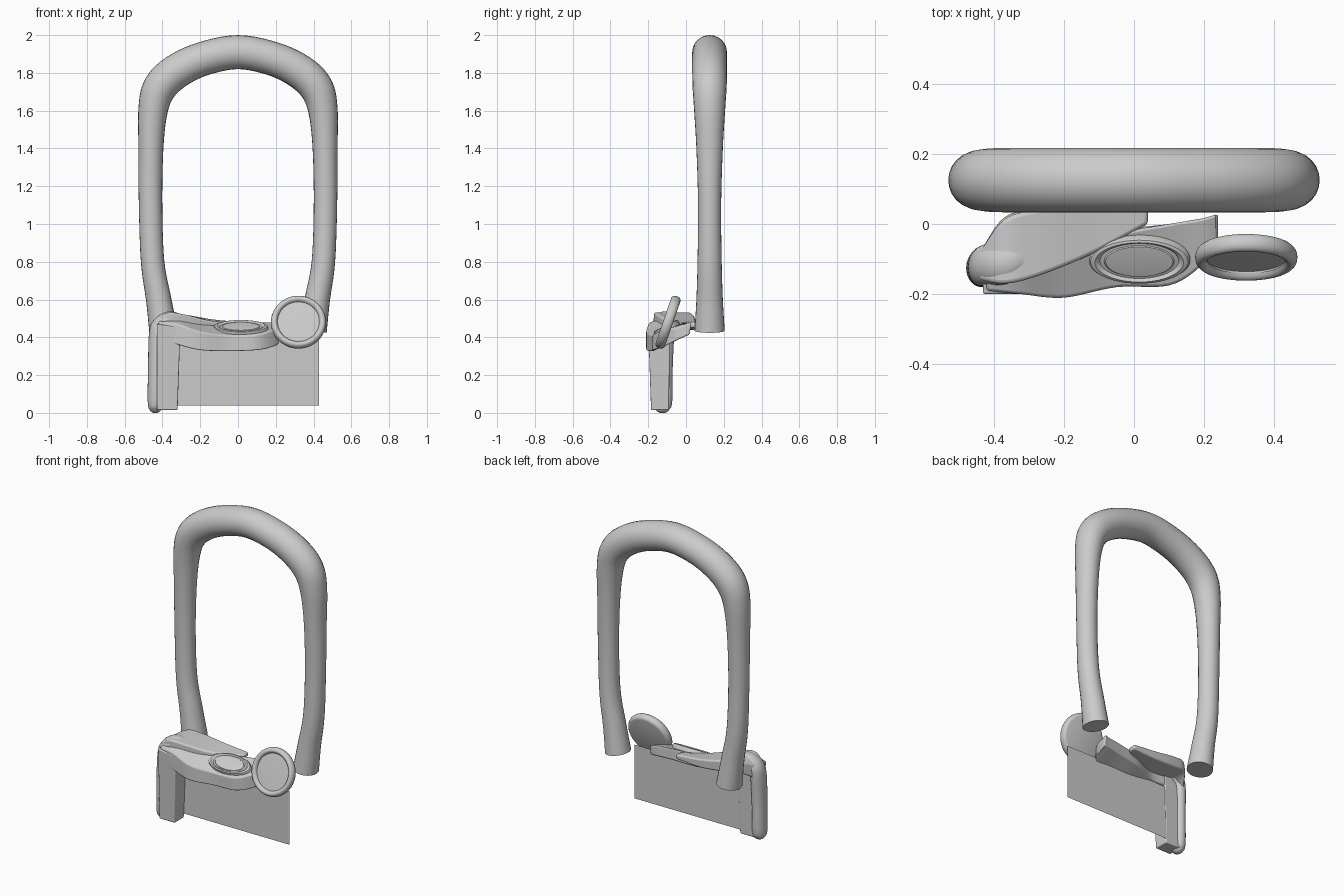
import bpy, bmesh, math
from mathutils import Vector, Matrix

if "Cube" in bpy.data.objects:
    bpy.data.objects.remove(bpy.data.objects["Cube"])


def finish(name, bm, bevel=0.0, angle=35):
    bmesh.ops.recalc_face_normals(bm, faces=bm.faces)
    me = bpy.data.meshes.new(name)
    bm.to_mesh(me)
    bm.free()
    ob = bpy.data.objects.new(name, me)
    bpy.context.collection.objects.link(ob)
    if bevel:
        m = ob.modifiers.new("soft_edges", 'BEVEL')
        m.width, m.segments, m.limit_method = bevel, 3, 'ANGLE'
        m.angle_limit = math.radians(40)
    bpy.ops.object.select_all(action='DESELECT')
    ob.select_set(True)
    bpy.context.view_layer.objects.active = ob
    bpy.ops.object.shade_smooth_by_angle(angle=math.radians(angle))
    return ob


def spline(rows, steps):
    """Catmull-Rom interpolation of equal-length number rows."""
    rows = [Vector(r) for r in rows]
    pts = [2 * rows[0] - rows[1]] + rows + [2 * rows[-1] - rows[-2]]
    out = []
    for a, b, c, d in zip(pts, pts[1:], pts[2:], pts[3:]):
        for k in range(steps):
            t = k / steps
            out.append(0.5 * (2 * b + (c - a) * t + (2 * a - 5 * b + 4 * c - d) * t * t
                              + (3 * b - a - 3 * c + d) * t ** 3))
    return out + [rows[-1]]


def loft(rings):
    bm = bmesh.new()
    rings = [[bm.verts.new(p) for p in r] for r in rings]
    n = len(rings[0])
    for a, b in zip(rings, rings[1:]):
        for i in range(n):
            bm.faces.new((a[i], a[(i + 1) % n], b[(i + 1) % n], b[i]))
    bm.faces.new(rings[0])
    bm.faces.new(rings[-1])
    return bm


def tube(name, rows, steps=5, sides=24):
    """Rows: x, y, z, in-plane radius, depth radius; path lies near the xz plane."""
    pts = spline(rows, steps)
    rings = []
    for i, p in enumerate(pts):
        t = pts[min(i + 1, len(pts) - 1)] - pts[max(i - 1, 0)]
        n = Vector((t[2], 0, -t[0])).normalized()
        c = Vector(p[:3])
        rings.append([c + n * p[3] * math.cos(u) + Vector((0, p[4] * math.sin(u), 0))
                      for u in (2 * math.pi * k / sides for k in range(sides))])
    return finish(name, loft(rings))


def slab(name, rows, bevel, steps=6):
    """Rows: x, then y, z of front-bottom, front-top, back-top, back-bottom."""
    rings = [[(r[0], r[j], r[j + 1]) for j in (1, 3, 5, 7)] for r in spline(rows, steps)]
    return finish(name, loft(rings), bevel)


def disc(name, profile, loc, tilt, sy=1, sides=48):
    bm = bmesh.new()
    rings = [[bm.verts.new((r * math.cos(2 * math.pi * k / sides),
                            sy * r * math.sin(2 * math.pi * k / sides), h))
              for k in range(sides)] for r, h in profile]
    for a, b in zip(rings, rings[1:]):
        for i in range(sides):
            j = (i + 1) % sides
            bm.faces.new((a[i], a[j], b[j], b[i]))
    bm.faces.new(rings[0])
    bm.faces.new(rings[-1])
    bm.transform(Matrix.Translation(loc) @ Matrix.Rotation(math.radians(tilt), 4, 'X'))
    return finish(name, bm)


# Tall looped handle: left half mirrored to the right
half = [(-.395, .125, .435, .075, .08), (-.42, .125, .6, .067, .07),
        (-.452, .125, .8, .062, .064), (-.463, .125, 1.1, .062, .061),
        (-.461, .125, 1.4, .066, .07), (-.45, .125, 1.6, .078, .082),
        (-.415, .125, 1.72, .09, .09), (-.33, .125, 1.805, .092, .092),
        (-.19, .125, 1.873, .09, .092), (0, .125, 1.91, .09, .092)]
tube("loop_handle", half + [(-r[0],) + r[1:] for r in half[-2::-1]])

# Tilted shelf arm
slab("shelf_arm", [
    (-.42, -.19, .40, -.19, .48, -.09, .51, -.09, .40),
    (-.32, -.20, .36, -.20, .47, -.09, .52, -.09, .40),
    (-.20, -.21, .33, -.21, .43, -.09, .48, -.08, .39),
    (-.05, -.18, .325, -.18, .41, -.03, .475, -.02, .40),
    (.10, -.175, .33, -.175, .415, 0, .48, 0, .41),
    (.19, -.12, .35, -.12, .44, .015, .48, .015, .415),
    (.24, -.05, .385, -.05, .45, .03, .48, .02, .415)], .008)

# Twisted wing reaching back towards the handle
slab("back_wing", [
    (-.44, -.16, .40, -.16, .49, -.08, .49, -.08, .40),
    (-.37, -.17, .45, -.17, .53, .01, .53, .02, .46),
    (-.28, -.15, .45, -.15, .52, .04, .52, .04, .45),
    (-.13, -.09, .44, -.09, .485, .05, .495, .05, .44),
    (.04, .0, .45, .0, .475, .05, .48, .05, .45)], .01)

# Square leg under the left end
bm = bmesh.new()
vs = [bm.verts.new((x, y, z)) for x, y, z in (
    (-.43, -.185, .015), (-.32, -.185, .015), (-.32, -.09, .015), (-.43, -.09, .015),
    (-.43, -.20, .47), (-.305, -.20, .45), (-.305, -.085, .47), (-.43, -.085, .48))]
for f in ((0, 1, 2, 3), (4, 5, 6, 7), (0, 1, 5, 4), (1, 2, 6, 5), (2, 3, 7, 6), (3, 0, 4, 7)):
    bm.faces.new([vs[i] for i in f])
finish("square_leg", bm, .006)

# Rounded outer side of the leg, bending over into the wing
tube("rounded_leg", [
    (-.437, -.125, .0, .012, .015), (-.437, -.125, .015, .03, .035),
    (-.437, -.125, .06, .041, .052), (-.435, -.125, .25, .041, .055),
    (-.43, -.12, .41, .042, .058), (-.41, -.115, .465, .045, .06),
    (-.36, -.11, .495, .043, .06), (-.30, -.10, .49, .03, .04)], 5)

# Thin back plate
bm = bmesh.new()
bm.faces.new([bm.verts.new(p) for p in ((-.36, -.09, .04), (.43, -.09, .04),
                                        (.43, -.09, .385), (-.36, -.09, .385))])
finish("thin_plate", bm)

# Upright round dial with rolled rim and recessed face
rim = [(.1275 + .0185 * math.cos(a), .026 * math.sin(a))
       for a in (math.radians(-90 + 22.5 * k) for k in range(12))]
disc("round_dial", rim + [(.115, .012), (.113, .004), (.05, .006), (.004, .006)],
     (.32, -.095, .48), 71)

# Oval button lying on the shelf
disc("oval_button", [(.145, -.03), (.145, .0), (.139, .009), (.126, .012), (.117, .008),
                     (.112, .003), (.10, .004), (.096, .008), (.05, .010), (.004, .010)],
     (.015, -.104, .452), 27, .5)
